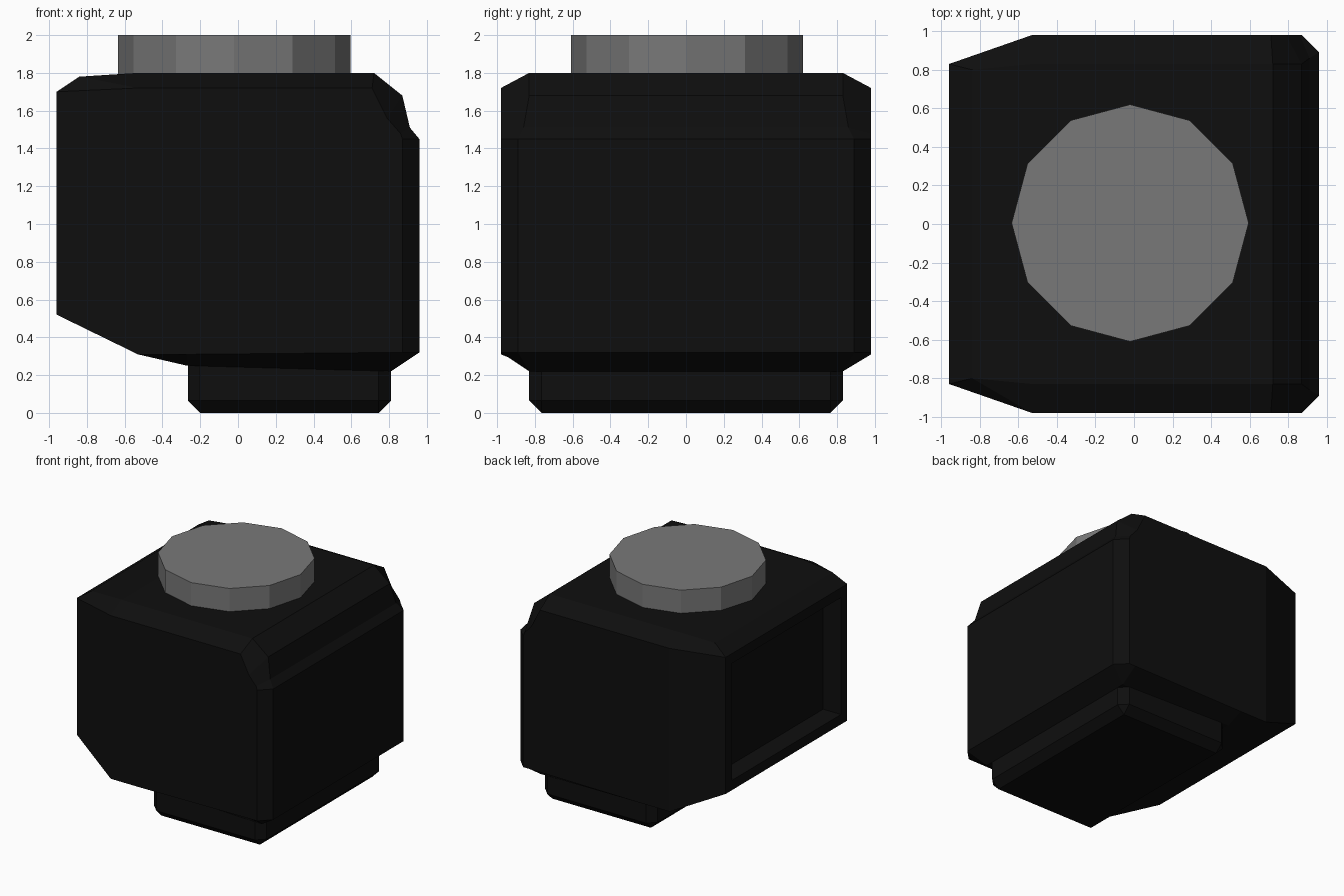
import bpy, bmesh, math
from mathutils import Matrix, Vector

if "Cube" in bpy.data.objects:
    bpy.data.objects.remove(bpy.data.objects["Cube"])


def material(name, rgb):
    m = bpy.data.materials.new(name)
    m.diffuse_color = (*rgb, 1)
    m.use_nodes = True
    m.node_tree.nodes["Principled BSDF"].inputs["Base Color"].default_value = m.diffuse_color
    return m


black = material("black casing", (0.0045, 0.0045, 0.0045))
grey = material("grey metal", (0.19, 0.19, 0.19))


def finish(name, bm, mat):
    bmesh.ops.recalc_face_normals(bm, faces=bm.faces[:])
    me = bpy.data.meshes.new(name)
    bm.to_mesh(me)
    bm.free()
    me.materials.append(mat)
    ob = bpy.data.objects.new(name, me)
    bpy.context.collection.objects.link(ob)
    return ob


# Casing: side outline (x, half width, z) paired with flank outline (x, z)
FLANK = 0.98
outline = [
    ((-.96, .83, .52), (-.53, .31)), ((-.96, .83, 1.70), (-.53, 1.72)),
    ((-.84, .80, 1.78), (-.53, 1.72)), ((-.53, .83, 1.80), (-.53, 1.72)),
    ((.72, .83, 1.80), (.71, 1.72)), ((.87, .83, 1.68), (.79, 1.56)),
    ((.91, .86, 1.51), (.86, 1.48)), ((.96, .89, 1.45), (.87, 1.45)),
    ((.96, .89, .32), (.87, .32)), ((.81, .83, .22), (.81, .32)),
    ((-.27, .83, .25), (-.27, .31)), ((-.53, .83, .31), (-.53, .31)),
]
bm = bmesh.new()
rings = []
for s in (-1, 1):
    inner = [bm.verts.new((x, s * y, z)) for (x, y, z), _ in outline]
    outer = [bm.verts.new((x, s * FLANK, z)) for _, (x, z) in outline]
    rings += [outer, inner] if s < 0 else [inner, outer]
n = len(outline)
for a, b in zip(rings, rings[1:]):
    for i in range(n):
        j = (i + 1) % n
        bm.faces.new((a[i], a[j], b[j], b[i]))
bm.faces.new(rings[0])
bm.faces.new(rings[-1])
bmesh.ops.remove_doubles(bm, verts=bm.verts[:], dist=0.0005)
bmesh.ops.recalc_face_normals(bm, faces=bm.faces[:])

# Recessed window in the left end
bm.normal_update()
left = [f for f in bm.faces if f.normal.x < -0.99]
bmesh.ops.inset_region(bm, faces=left, thickness=0.085, use_even_offset=True)
bmesh.ops.inset_individual(bm, faces=left, thickness=0.001, depth=-0.17)
finish("casing", bm, black)

# Foot block with chamfered corners
bm = bmesh.new()
lo, hi = Vector((-.265, -.83, 0)), Vector((.81, .83, .40))
bmesh.ops.create_cube(bm, size=1, matrix=Matrix.Translation((lo + hi) / 2)
                      @ Matrix.Diagonal((*(hi - lo), 1)))
edges = [e for e in bm.edges if min(v.co.z for v in e.verts) < 0.01]
bmesh.ops.bevel(bm, geom=edges, offset=0.065, segments=1, affect='EDGES')
finish("foot", bm, black)

# Twelve-sided round cap on top
bm = bmesh.new()
bmesh.ops.create_cone(bm, cap_ends=True, segments=12, radius1=.615, radius2=.615,
                      depth=.21, matrix=Matrix.Translation((-.02, .005, 1.895)))
finish("top_cap", bm, grey)
